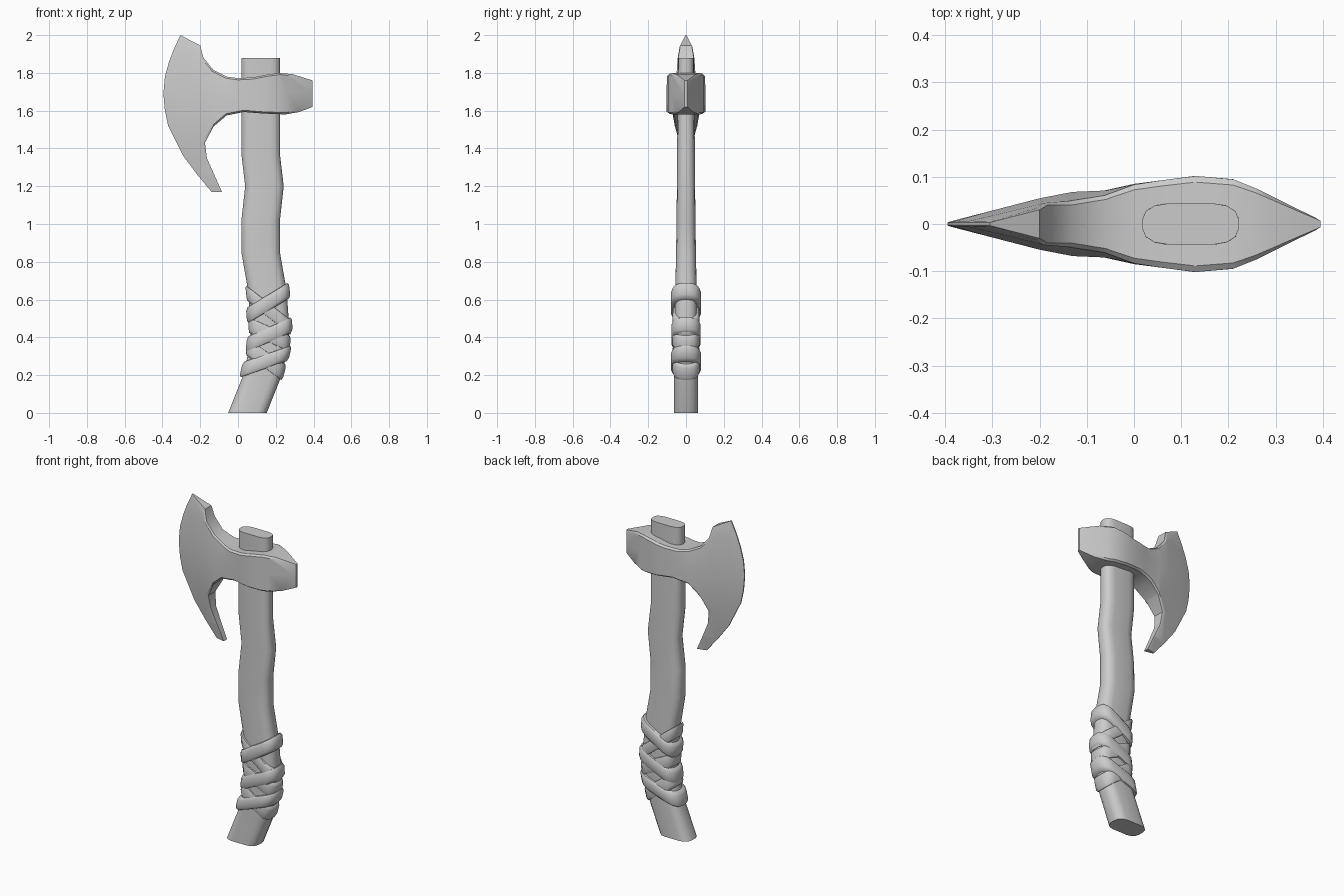
import bpy, bmesh, math
from mathutils import Vector
from mathutils.geometry import intersect_point_line

if "Cube" in bpy.data.objects:
    bpy.data.objects.remove(bpy.data.objects["Cube"])


def lerp(table, k):
    """Piecewise linear lookup in (key, value) pairs."""
    if k <= table[0][0]:
        return table[0][1]
    for (a, va), (b, vb) in zip(table, table[1:]):
        if k <= b:
            return va + (vb - va) * (k - a) / (b - a)
    return table[-1][1]


def finish(name, bm, angle=35):
    bmesh.ops.recalc_face_normals(bm, faces=bm.faces)
    me = bpy.data.meshes.new(name)
    bm.to_mesh(me)
    bm.free()
    ob = bpy.data.objects.new(name, me)
    bpy.context.collection.objects.link(ob)
    bpy.ops.object.select_all(action='DESELECT')
    ob.select_set(True)
    bpy.context.view_layer.objects.active = ob
    bpy.ops.object.shade_smooth_by_angle(angle=math.radians(angle))
    return ob


def loft(rings, closed=False):
    bm = bmesh.new()
    loops = [[bm.verts.new(p) for p in r] for r in rings]
    n = len(loops[0])
    pairs = list(zip(loops, loops[1:])) + ([(loops[-1], loops[0])] if closed else [])
    for a, b in pairs:
        for i in range(n):
            j = (i + 1) % n
            bm.faces.new((a[i], a[j], b[j], b[i]))
    if not closed:
        bm.faces.new(loops[0])
        bm.faces.new(loops[-1])
    return bm


# Handle: rounded rectangle swept along a crooked spine
SPINE = [(0, .05), (.2, .13), (.35, .163), (.45, .17), (.65, .155), (.85, .12),
         (1.02, .12), (1.2, .14), (1.37, .12), (1.88, .12)]
DEPTH = [(0, .064), (.45, .06), (1.0, .05), (1.88, .043)]


def section(hx, hy):
    rx, ry = hx * .5, hy * .75
    pts = []
    for q, (sx, sy) in enumerate([(1, 1), (-1, 1), (-1, -1), (1, -1)]):
        for k in range(4):
            a = math.radians(90 * q + 30 * k)
            pts.append((sx * (hx - rx) + rx * math.cos(a),
                        sy * (hy - ry) + ry * math.sin(a)))
    return pts


finish("handle", loft([[(lerp(SPINE, z) + x, y, z) for x, y in section(.102, lerp(DEPTH, z))]
                       for z, _ in SPINE]))

# Grip wraps: tilted bands crossing each other (z at left, z at right, lift)
WRAPS = [(.625, .46, .011), (.46, .37, .011), (.34, .22, .012),
         (.525, .64, .018), (.37, .46, .017), (.235, .31, .018)]
for i, (zl, zr, lift) in enumerate(WRAPS):
    rings = []
    for v, off in [(-1, -.008), (-.95, lift * .6), (-.6, lift), (.6, lift), (.95, lift * .6), (1, -.008)]:
        ring = []
        for x, y in section(.102 + off, lerp(DEPTH, .4) + off):
            z = (zl + zr) / 2 + (zr - zl) / 2 * x / .1 + v * .042
            ring.append((lerp(SPINE, z) + x, y, z))
        rings.append(ring)
    finish(f"grip_wrap_{i + 1}", loft(rings, closed=True), 50)

# Axe head: flat outline, grid cuts, chamfer inset, then thickness by position
EDGE = [(-.14, 1.17), (-.215, 1.26), (-.29, 1.36), (-.37, 1.52), (-.387, 1.6), (-.395, 1.69),
        (-.387, 1.78), (-.365, 1.86), (-.338, 1.93), (-.305, 2.0)]
REST = [(-.2, 1.945), (-.183, 1.88), (-.13, 1.815), (-.06, 1.78), (.0, 1.772), (.08, 1.776),
        (.15, 1.79), (.22, 1.8), (.29, 1.793), (.395, 1.76), (.395, 1.62), (.32, 1.592),
        (.25, 1.58), (.13, 1.585), (.03, 1.593), (-.06, 1.575), (-.13, 1.515),
        (-.175, 1.43), (-.165, 1.35), (-.085, 1.17)]
CAP = [(-.13, .068), (-.06, .071), (0, .085), (.13, .102), (.21, .095), (.26, .075), (.395, .008)]


def thickness(x, z):
    p = Vector((x, z, 0))
    dist = 9
    for a, b in zip(EDGE, EDGE[1:]):
        a, b = Vector((*a, 0)), Vector((*b, 0))
        f = min(1, max(0, intersect_point_line(p, a, b)[1]))
        dist = min(dist, (p - a.lerp(b, f)).length)
    cap = lerp(CAP, x)
    # the neck thins toward its top
    cap *= 1 - 3 * max(0, z - 1.69) * max(0, 1 - abs(x + .11) / .12)
    return min(.004 + .26 * dist, cap)


bm = bmesh.new()
bm.faces.new([bm.verts.new((x, 0, z)) for x, z in EDGE + REST])
cuts = [((x, 0, 0), (1, 0, 0)) for x in (-.3, -.2, -.13, -.06, 0, .06, .13, .21, .26)]
cuts += [((0, 0, z), (0, 0, 1)) for z in (1.26, 1.35, 1.43, 1.52, 1.69, 1.88)]
for co, no in cuts:
    bmesh.ops.bisect_plane(bm, geom=bm.verts[:] + bm.edges[:] + bm.faces[:],
                           dist=.004, plane_co=co, plane_no=no)
bmesh.ops.inset_region(bm, faces=bm.faces[:], thickness=.009, use_boundary=True,
                       use_even_offset=True)
for v in bm.verts:
    v.co.y = -thickness(v.co.x, v.co.z) * (.87 if v.is_boundary else 1)
rim = bmesh.ops.extrude_edge_only(bm, edges=[e for e in bm.edges if e.is_boundary])
for g in rim['geom']:
    if isinstance(g, bmesh.types.BMVert):
        g.co.y = 0
# mirror the front half to the back
bmesh.ops.recalc_face_normals(bm, faces=bm.faces)
bmesh.ops.mirror(bm, geom=bm.verts[:] + bm.edges[:] + bm.faces[:], axis='Y', merge_dist=.0005)
finish("axe_head", bm, 30)
